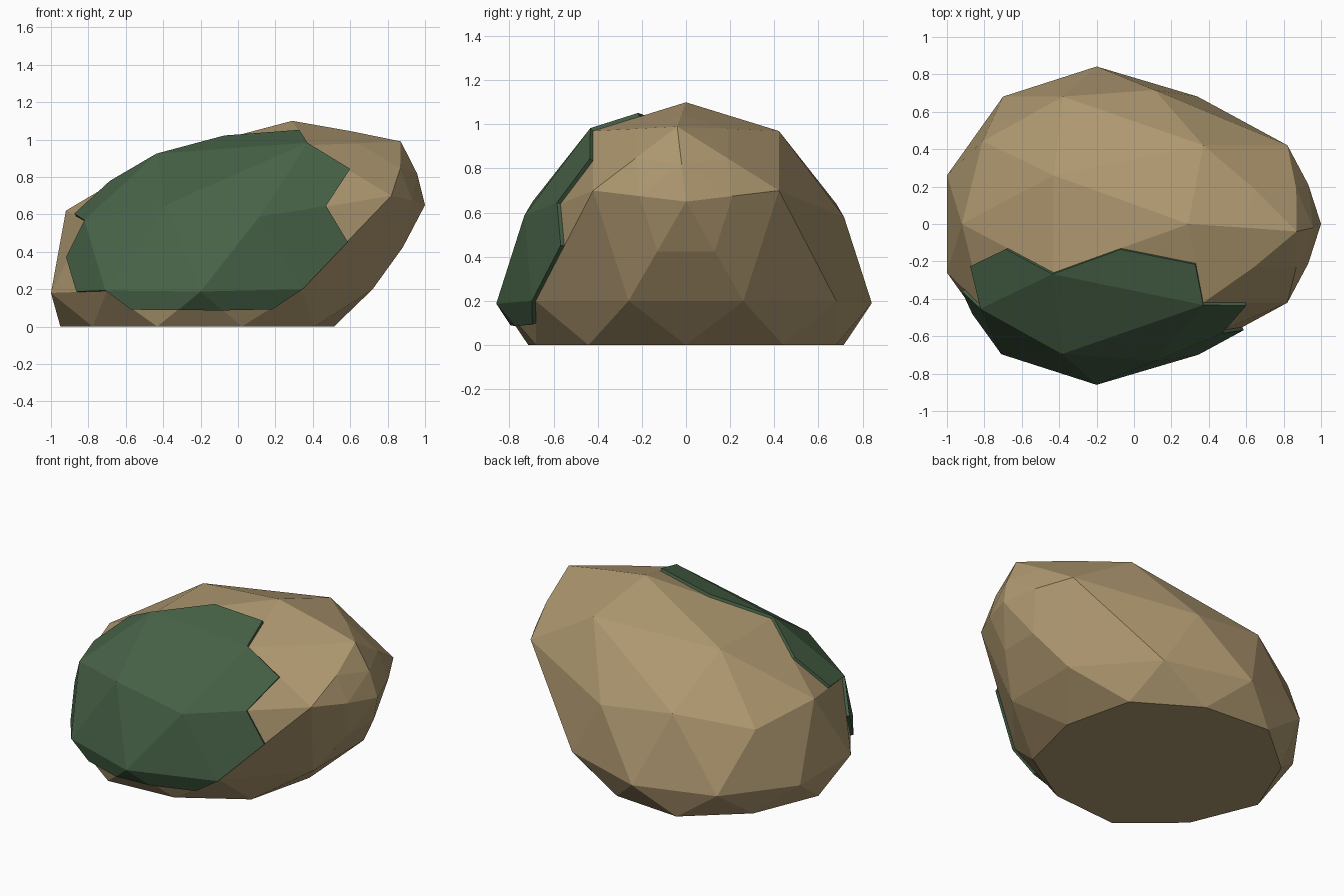
import bpy, bmesh
from mathutils import Vector

if "Cube" in bpy.data.objects:
    bpy.data.objects.remove(bpy.data.objects["Cube"])


def material(name, color):
    mat = bpy.data.materials.new(name)
    mat.diffuse_color = (*color, 1)
    mat.use_nodes = True
    mat.node_tree.nodes["Principled BSDF"].inputs["Base Color"].default_value = mat.diffuse_color
    return mat


def add_object(name, bm, mat):
    bmesh.ops.recalc_face_normals(bm, faces=bm.faces[:])
    mesh = bpy.data.meshes.new(name)
    bm.to_mesh(mesh)
    bm.free()
    mesh.materials.append(mat)
    obj = bpy.data.objects.new(name, mesh)
    bpy.context.collection.objects.link(obj)
    return obj


# Leaning side profile: sphere (x, z) -> rock (x, z), shared by both sides
PROFILE = {
    (-.95, 0): (-1, .18), (-.59, 0): (-.7, .19), (0, 0): (-.2, .19),
    (.59, 0): (.34, .2), (.95, 0): (.72, .2),
    (-.72, .45): (-.81, .56), (.28, .45): (.11, .58), (.89, .45): (1, .65),
    (-.85, .53): (-.92, .62), (-.26, .53): (-.38, .64), (.69, .53): (.82, .70),
    (-.43, .85): (-.43, .91), (.16, .85): (.37, .97), (.53, .85): (.87, .99),
    (0, 1): (.29, 1.1),
}
# Profile points on the front side that carry moss
MOSSY = [(-.59, 0), (0, 0), (.59, 0), (-.72, .45), (.28, .45),
         (-.26, .53), (-.43, .85), (.16, .85)]
BROW, NOSE, FOOT = (.53, .85), (.89, .45), (0, 0)

# Rock body: low-poly sphere reshaped by the profile, flat underneath
bm = bmesh.new()
bmesh.ops.create_icosphere(bm, subdivisions=2, radius=1)
key_of = {}
underside = []
for v in bm.verts:
    key = (round(v.co.x, 2), round(v.co.z, 2))
    front = v.co.y < -.01
    key_of[v] = (key, front)
    if v.co.z < -.1:
        if v.co.z < -.7:
            underside.append(v)
        v.co = (-.2 + .838 * v.co.x, v.co.y * .84, 0)
    else:
        x, z = PROFILE[key]
        v.co = (x, v.co.y * .842 - (.04 if key == BROW else 0), z)
bmesh.ops.delete(bm, geom=underside, context='VERTS')
bm.normal_update()

# Moss patch: mossy triangles, cut halfway along edges that leave the patch
moss = bmesh.new()
for f in bm.faces:
    corners = list(f.verts)
    mossy = [key_of[v][1] and key_of[v][0] in MOSSY for v in corners]
    foot = any(m and key_of[v][0] == FOOT for v, m in zip(corners, mossy))
    if sum(mossy) < 2 and not foot:
        continue
    points = []
    for i, v in enumerate(corners):
        j = (i + 1) % 3
        if mossy[i]:
            points.append(v.co.copy())
        if mossy[i] != mossy[j]:
            points.append((v.co + corners[j].co) / 2)
    moss.faces.new([moss.verts.new(p) for p in points])
bmesh.ops.remove_doubles(moss, verts=moss.verts[:], dist=.0005)

# Finer facets around the overhanging nose
hubs = [v for v in bm.verts if key_of.get(v, (None,))[0] in (BROW, NOSE)]
edges = list({e for v in hubs for e in v.link_edges})
cut = bmesh.ops.subdivide_edges(bm, edges=edges, cuts=1)
for v in {g for g in cut['geom_inner'] if isinstance(g, bmesh.types.BMVert)}:
    v.co.x += .022
bmesh.ops.triangulate(bm, faces=[f for f in bm.faces if len(f.verts) > 3])
bmesh.ops.holes_fill(bm, edges=[e for e in bm.edges if e.is_boundary], sides=0)

add_object("rock", bm, material("stone", (.42, .31, .16)))
patch = add_object("moss_patch", moss, material("moss", (.065, .125, .065)))

# Give the moss thickness, growing away from the rock
mesh = patch.data
if sum((p.normal.y * p.area for p in mesh.polygons)) > 0:
    mesh.flip_normals()
shell = patch.modifiers.new("thickness", 'SOLIDIFY')
shell.thickness = .018
shell.offset = 1
